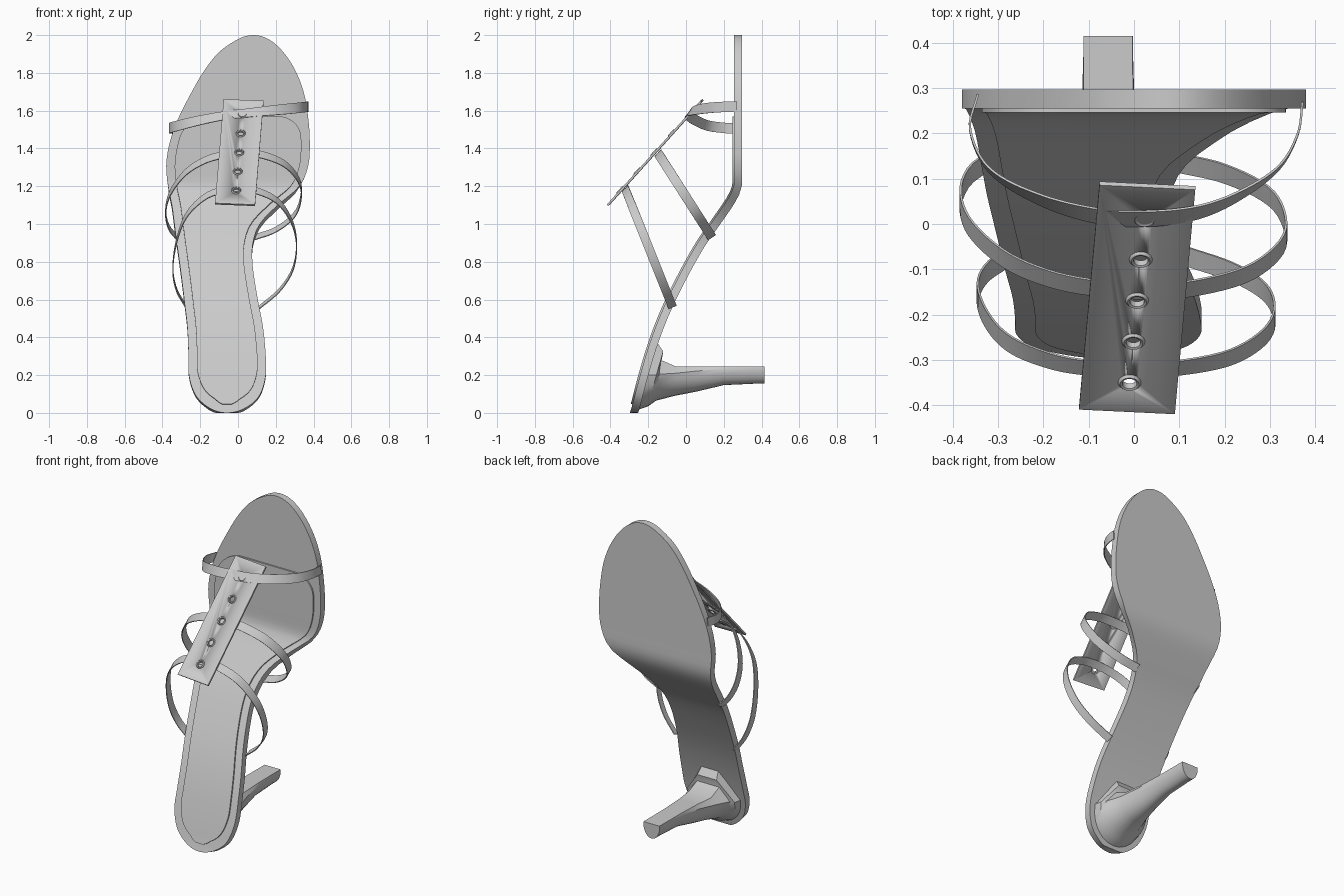
import bpy, bmesh, math
from mathutils import Vector, Matrix

if "Cube" in bpy.data.objects:
    bpy.data.objects.remove(bpy.data.objects["Cube"], do_unlink=True)

grey = bpy.data.materials.new("plain grey")
grey.use_nodes = True
COLOUR = (0.6, 0.6, 0.6, 1)
grey.diffuse_color = COLOUR
grey.node_tree.nodes["Principled BSDF"].inputs["Base Color"].default_value = COLOUR


def finish(name, bm, angle=35):
    """Turn a bmesh into a named, shaded object."""
    bmesh.ops.recalc_face_normals(bm, faces=bm.faces)
    mesh = bpy.data.meshes.new(name)
    bm.to_mesh(mesh)
    bm.free()
    mesh.materials.append(grey)
    ob = bpy.data.objects.new(name, mesh)
    bpy.context.collection.objects.link(ob)
    bpy.ops.object.select_all(action='DESELECT')
    ob.select_set(True)
    bpy.context.view_layer.objects.active = ob
    bpy.ops.object.shade_smooth_by_angle(angle=math.radians(angle))
    return ob


def loft(name, rings, angle=35):
    """Skin a list of equal-length closed rings and cap both ends."""
    bm = bmesh.new()
    rows = [[bm.verts.new(p) for p in r] for r in rings]
    n = len(rows[0])
    for a, b in zip(rows, rows[1:]):
        for i in range(n):
            j = (i + 1) % n
            bm.faces.new((a[i], a[j], b[j], b[i]))
    bm.faces.new(rows[0])
    bm.faces.new(rows[-1][::-1])
    return finish(name, bm, angle)


def hermite(keys, values, t):
    """Smooth interpolation of values (numbers or vectors) through keys."""
    t = min(max(t, keys[0]), keys[-1])
    i = max(k for k in range(len(keys) - 1) if keys[k] <= t)

    def slope(k):
        a, b = max(k - 1, 0), min(k + 1, len(keys) - 1)
        return (values[b] - values[a]) / (keys[b] - keys[a])
    h = keys[i + 1] - keys[i]
    s = (t - keys[i]) / h
    return (values[i] * (2*s**3 - 3*s*s + 1) + slope(i) * (h * (s**3 - 2*s*s + s))
            + values[i + 1] * (3*s*s - 2*s**3) + slope(i + 1) * (h * (s**3 - s*s)))


# Sole outline: height, left edge, right edge as seen from the front
OUTLINE = [(0, -.06, -.06), (.05, -.185, .075), (.1, -.228, .118), (.2, -.26, .147),
           (.3, -.262, .147), (.45, -.268, .133), (.6, -.285, .105), (.7, -.297, .088),
           (.8, -.31, .076), (.9, -.324, .079), (1, -.337, .115), (1.1, -.35, .21),
           (1.2, -.37, .325), (1.31, -.38, .372), (1.43, -.362, .38), (1.55, -.32, .373),
           (1.69, -.25, .35), (1.81, -.18, .305), (1.91, -.1, .24), (1.97, -.015, .175),
           (2, .08, .085)]
# Side profile of the top face of the sole: height, depth
PROFILE = [(0, -.297), (.04, -.285), (.2, -.243), (.36, -.195), (.52, -.135), (.68, -.06),
           (.89, .055), (1.035, .155), (1.13, .22), (1.19, .25), (1.23, .255), (1.3, .255),
           (2, .255)]
THETA = [math.acos(1 - o[0]) for o in OUTLINE]


def edge(z, side):
    return hermite(THETA, [o[side] for o in OUTLINE], math.acos(max(-1, min(1, 1 - z))))


def depth(z):
    return hermite([p[0] for p in PROFILE], [p[1] for p in PROFILE], z)


def slab_ring(z, left, right, front, back):
    """Cross-section of the curved sole, between two offsets from its top face."""
    dy = (depth(z + .005) - depth(z - .005)) / .01 if .005 < z < 1.995 else 0
    if z <= .005:
        dy = .28
    n = Vector((0, 1, -dy)).normalized()
    f, b = Vector((0, depth(z), z)) + n * front, Vector((0, depth(z), z)) + n * back
    f.z, b.z = max(f.z, 0), max(b.z, 0)
    return [Vector((x, p.y, p.z)) for x, p in ((left, f), (right, f), (right, b), (left, b))]


# Sole
rings = []
for k in range(91):
    z = 1 - math.cos(math.pi * k / 90)
    l, r = edge(z, 1), edge(z, 2)
    if r - l < .01:
        l, r = l - .005, r + .005
    rings.append(slab_ring(z, l, r, 0, .042))
loft("sole", rings, 40)

# Raised insole pad with a rounded front end
LOW, HIGH, CORNER = .045, 1.57, .11
rings = []
for k in range(71):
    z = LOW + (HIGH - LOW) * (1 - math.cos(math.pi * k / 70)) / 2
    src = z - LOW * max(0, 1 - z / .4)
    l, r = edge(src, 1), edge(src, 2)
    inset = min(.045, .2 * (r - l) + .001)
    over = max(0, z - (HIGH - CORNER))
    inset += CORNER - math.sqrt(max(0, CORNER**2 - over**2))
    l, r = l + inset, r - inset
    if r - l < .01:
        l, r = l - .005, r + .005
    rings.append(slab_ring(z, l, r, -.009, .005))
loft("insole", rings, 40)

# Heel: a cup on the back of the sole narrowing to a wedge-shaped stem
# depth, cup blend, middle height, half width, drop, rise, half width of the flat top
HEEL = [(0, 1, .2, .172, .185, .175, .055), (.05, .9, .2, .162, .165, .125, .065),
        (-.09, .45, .205, .14, .14, .075, .075), (-.03, .15, .21, .105, .12, .036, .075),
        (.06, 0, .222, .078, .108, .023, .062), (.2, 0, .232, .06, .085, .013, .055),
        (.37, 0, .235, .055, .08, .01, .054), (.415, 0, .235, .055, .08, .01, .054)]
rings = []
for i, (y, cup, zc, w, drop, rise, tw) in enumerate(HEEL):
    pts = [(-.057 + w * math.cos(a), zc + drop * math.sin(a))
           for a in (math.pi * (1 + k / 12) for k in range(13))]
    pts += [(-.057 + tw, zc + rise), (-.057 - tw, zc + rise)]
    ring = []
    for x, z in pts:
        on_sole = depth(z) + .036
        ring.append((x, on_sole + y if i < 2 else on_sole * cup + y * (1 - cup), z))
    rings.append(ring)
loft("heel", rings, 30)

# Bar running down the instep, with five punched holes
BAR_MID = Vector((.007, -.163, 1.378))
along = Vector((.045, .495, .55)).normalized()
across = Vector((.21, .008, .012))
across = (across - along * across.dot(along)).normalized()
frame = Matrix((across, along, across.cross(along))).transposed().to_4x4()
frame.translation = BAR_MID
HOLES = [.1355 * k - .003 for k in (-2, -1, 0, 1, 2)]

bm = bmesh.new()
bmesh.ops.create_cube(bm, size=1, matrix=frame @ Matrix.Diagonal((.212, .742, .011, 1)))
bar = finish("instep_bar", bm, 30)
bm = bmesh.new()
for v in HOLES:
    bmesh.ops.create_cone(bm, cap_ends=True, segments=20, radius1=.017, radius2=.017, depth=.1,
                          matrix=frame @ Matrix.Translation((0, v, 0)))
cutter = finish("hole_cutter", bm)
cutter.hide_render = True
mod = bar.modifiers.new("holes", 'BOOLEAN')
mod.operation, mod.object, mod.solver = 'DIFFERENCE', cutter, 'EXACT'
bpy.context.view_layer.objects.active = bar
bpy.ops.object.modifier_apply(modifier=mod.name)
bpy.data.objects.remove(cutter, do_unlink=True)

# Eyelet rims
for number, v in enumerate(HOLES, 1):
    rim = []
    for a in (math.tau * k / 24 for k in range(25)):
        rim.append([frame @ Vector((rr * math.cos(a), v + rr * math.sin(a), h))
                    for rr, h in ((.016, -.006), (.016, .009), (.021, .011), (.027, .004), (.027, -.006))])
    bm = bmesh.new()
    rows = [[bm.verts.new(p) for p in r] for r in rim[:-1]]
    for i in range(24):
        a, b = rows[i], rows[(i + 1) % 24]
        for j in range(5):
            bm.faces.new((a[j], a[(j + 1) % 5], b[(j + 1) % 5], b[j]))
    finish(f"eyelet_{number}", bm, 50)


def strap(name, path, width_end, width_mid, width=.05, thick=.005):
    """Flat band along a path; its width direction turns from the ends to the middle."""
    pts = [Vector(p) for p in path]
    keys = [0]
    for a, b in zip(pts, pts[1:]):
        keys.append(keys[-1] + (b - a).length)
    steps, rings = 64, []
    for k in range(steps + 1):
        t = keys[-1] * k / steps
        e = keys[-1] * .004
        p = hermite(keys, pts, t)
        tan = (hermite(keys, pts, t + e) - hermite(keys, pts, t - e)).normalized()
        f = math.sin(math.pi * k / steps) ** 2
        w = Vector(width_end).lerp(Vector(width_mid), f)
        w = (w - tan * w.dot(tan)).normalized() * width / 2
        n = tan.cross(w).normalized() * thick / 2
        rings.append([p - w - n, p + w - n, p + w + n, p - w + n])
    loft(name, rings, 40)


def tilted(points, z0, y0, slope):
    """Place front-view points in a plane leaning back towards the sole."""
    return [(x, y0 + (z0 - z) * slope, z) for x, z in points]


BAR_DIR = (0, .67, .74)
strap("toe_strap", [(-.345, .285, 1.505), (-.362, .21, 1.508), (-.32, .12, 1.52), (-.21, .055, 1.547),
                    (-.08, .018, 1.572), (.03, .012, 1.585), (.14, .026, 1.597), (.23, .062, 1.606),
                    (.32, .125, 1.615), (.362, .2, 1.62), (.372, .27, 1.622)],
      (0, 0, 1), (0, .6, .8), .055)
strap("middle_strap", tilted([(-.325, .93), (-.365, .98), (-.383, 1.06), (-.36, 1.16), (-.28, 1.27),
                              (-.18, 1.335), (-.08, 1.365), (.03, 1.375), (.13, 1.365), (.25, 1.315),
                              (.322, 1.23), (.335, 1.15), (.3, 1.05), (.2, .97), (.09, .93)],
                             1.375, -.148, .64), (0, .84, .54), BAR_DIR)
strap("ankle_strap", tilted([(-.28, .57), (-.325, .65), (-.345, .76), (-.322, .92), (-.27, 1.05),
                             (-.18, 1.14), (-.1, 1.175), (0, 1.187), (.1, 1.175), (.21, 1.12),
                             (.285, 1.01), (.31, .89), (.29, .76), (.22, .65), (.115, .56)],
                            1.187, -.322, .4), (0, .93, .37), BAR_DIR, .046)
